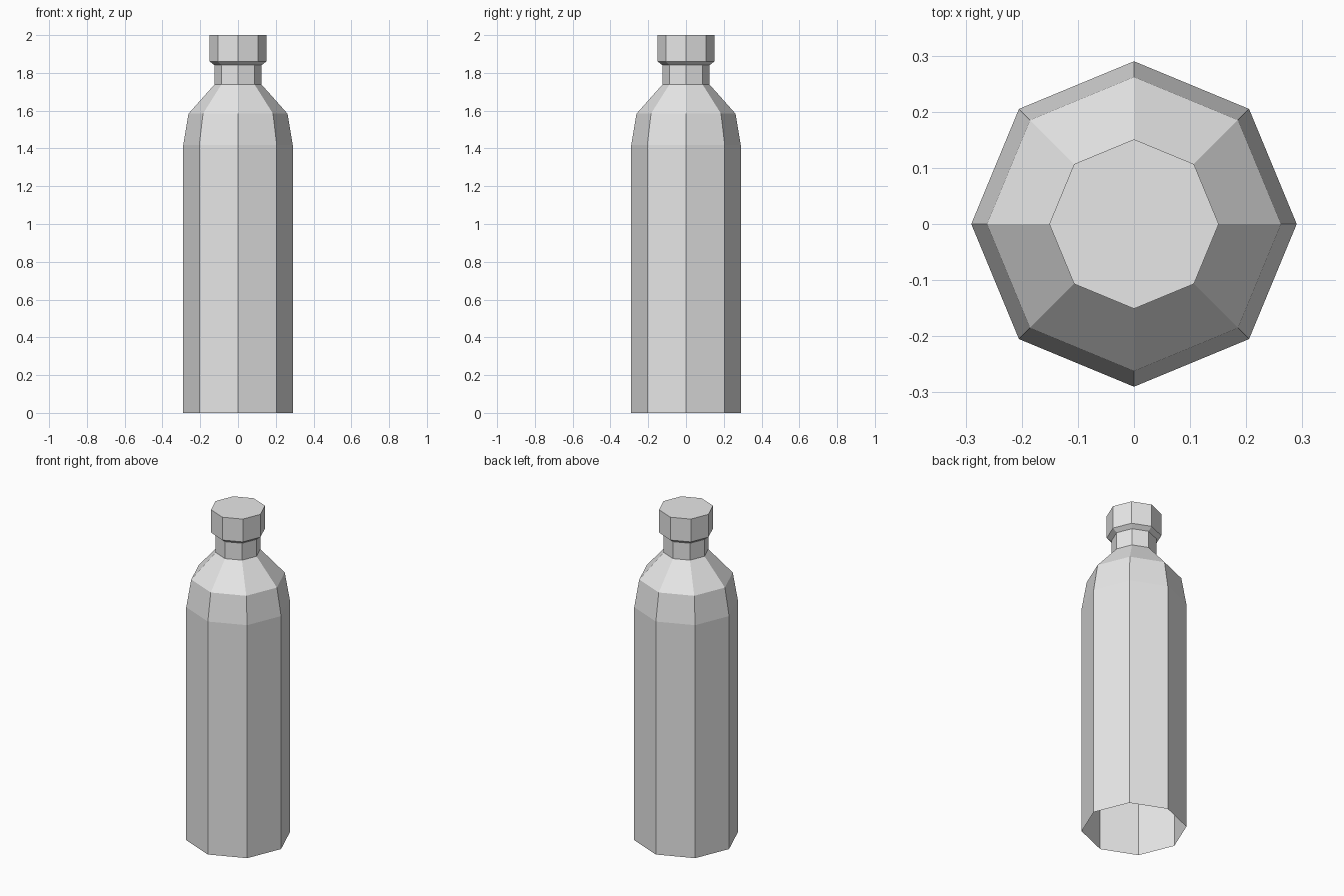
import bpy
import bmesh
from math import cos, sin, tau

SIDES = 8

cube = bpy.data.objects.get("Cube")
if cube:
    bpy.data.objects.remove(cube, do_unlink=True)

grey = bpy.data.materials.new("plain grey")
grey.use_nodes = True
colour = (0.8, 0.8, 0.8, 1)
grey.diffuse_color = colour
grey.node_tree.nodes["Principled BSDF"].inputs["Base Color"].default_value = colour


def lathe(name, profile, cap_top=False):
    """Sweep (radius, height) points into an eight-sided, flat-shaded shell."""
    bm = bmesh.new()
    rings = [[bm.verts.new((r * cos(tau * i / SIDES), r * sin(tau * i / SIDES), z))
              for i in range(SIDES)] for r, z in profile]
    for low, high in zip(rings, rings[1:]):
        for i in range(SIDES):
            j = (i + 1) % SIDES
            bm.faces.new((low[i], low[j], high[j], high[i]))
    if cap_top:
        bm.faces.new(rings[-1])
    mesh = bpy.data.meshes.new(name)
    bm.to_mesh(mesh)
    bm.free()
    mesh.materials.append(grey)
    obj = bpy.data.objects.new(name, mesh)
    bpy.context.collection.objects.link(obj)
    return obj


# Hollow body, open underneath, with a two-step shoulder and a straight neck
lathe("bottle_body", [(0.29, 0), (0.29, 1.418), (0.262, 1.584),
                      (0.125, 1.738), (0.125, 1.841)])

# Stopper that flares out from the neck
lathe("bottle_cap", [(0.125, 1.841), (0.151, 1.861), (0.151, 2.0)], cap_top=True)
